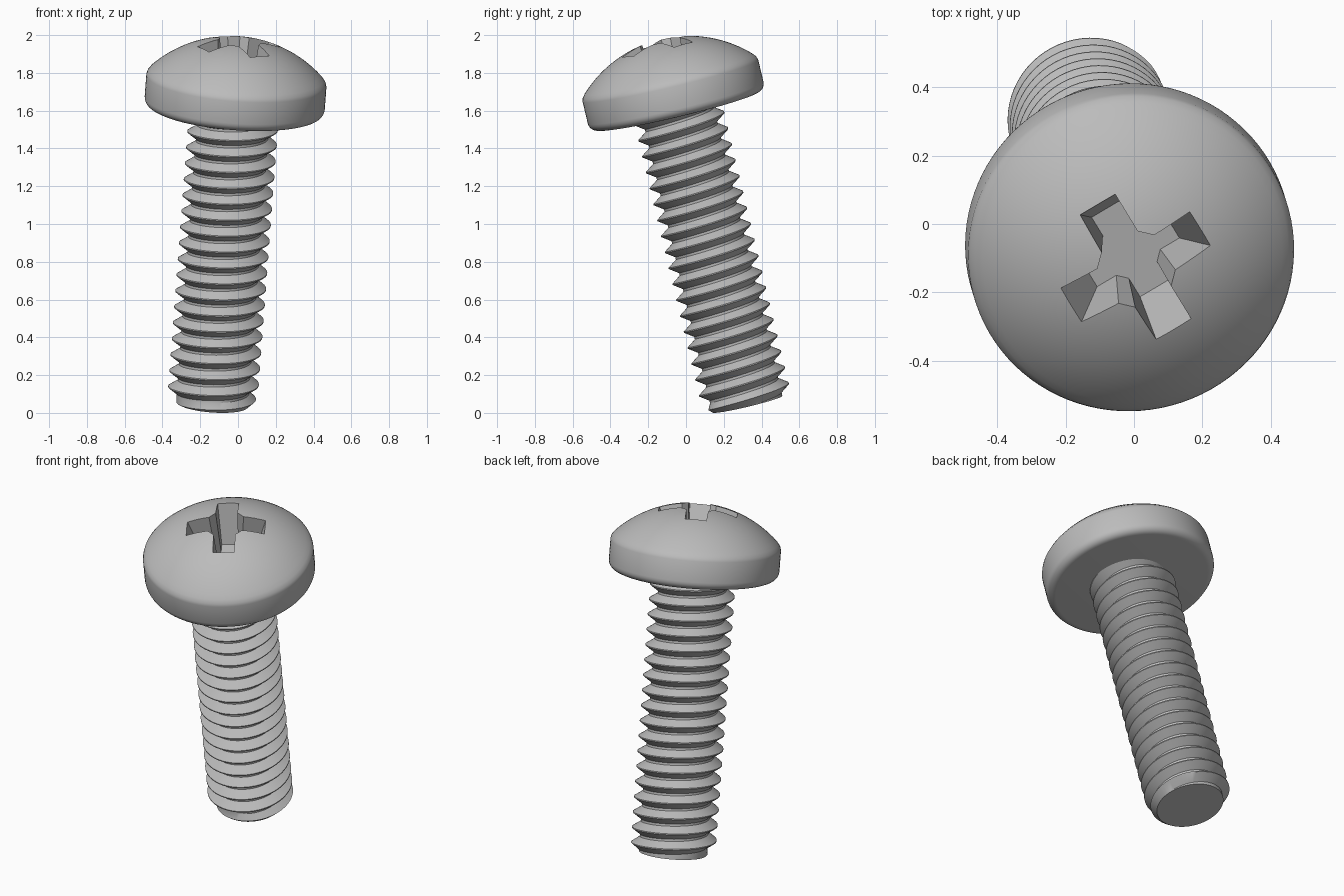
import bpy, bmesh, math
from mathutils import Matrix, Vector

cube = bpy.data.objects.get("Cube")
if cube:
    bpy.data.objects.remove(cube, do_unlink=True)

# Leaning axis shared by all parts
AXIS = Vector((0.075, -0.238, 1)).normalized()
TILT = Vector((0, 0, 1)).rotation_difference(AXIS).to_matrix().to_4x4()
PLACE = Matrix.Translation((-0.137, 0.325, 0.046)) @ TILT
SHANK = 1.6          # distance from tip to underside of head
TAU = math.tau

steel = bpy.data.materials.new("grey_steel")
steel.use_nodes = True
GREY = (0.5, 0.5, 0.5, 1)
steel.diffuse_color = GREY
steel.node_tree.nodes["Principled BSDF"].inputs["Base Color"].default_value = GREY


def make_object(name, bm):
    bmesh.ops.remove_doubles(bm, verts=bm.verts, dist=1e-5)
    bmesh.ops.recalc_face_normals(bm, faces=bm.faces)
    mesh = bpy.data.meshes.new(name)
    bm.to_mesh(mesh)
    bm.free()
    obj = bpy.data.objects.new(name, mesh)
    bpy.context.collection.objects.link(obj)
    obj.matrix_world = PLACE
    mesh.materials.append(steel)
    return obj


def smooth(obj, angle):
    bpy.ops.object.select_all(action='DESELECT')
    obj.select_set(True)
    bpy.context.view_layer.objects.active = obj
    bpy.ops.object.shade_smooth_by_angle(angle=math.radians(angle))


def polar(r, angle, z):
    return (r * math.cos(angle), r * math.sin(angle), z)


def bridge(bm, lower, upper):
    n = len(lower)
    for i in range(n):
        j = (i + 1) % n
        bm.faces.new((lower[i], lower[j], upper[j], upper[i]))


# Domed head: flat underside, filleted rim, spherical crown
def head_profile():
    pts = []
    for i in range(7):
        a = math.radians(-90 + 15 * i)
        pts.append((0.433 + 0.045 * math.cos(a), SHANK + 0.045 + 0.045 * math.sin(a)))
    pts += [(0.478, 1.765), (0.473, 1.782), (0.459, 1.8)]
    for i in range(14):
        a = math.radians(42.5 * (1 - i / 14))
        pts.append((0.65 * math.sin(a), 1.34 + 0.65 * math.cos(a)))
    return pts


def build_head(segments=96):
    bm = bmesh.new()
    rings = [[bm.verts.new(polar(r, TAU * i / segments, z)) for i in range(segments)]
             for r, z in head_profile()]
    for lower, upper in zip(rings, rings[1:]):
        bridge(bm, lower, upper)
    bm.faces.new(rings[0][::-1])
    bm.faces.new(rings[-1])
    return make_object("head", bm)


# Tapered cross-shaped cutter for the driver recess
def cross_ring(bm, reach, half, core, z):
    ring = []
    for k in range(4):
        turn = Matrix.Rotation(math.radians(31 + 90 * k), 4, 'Z')
        for x, y in ((core, -half), (reach, -half), (reach, half), (core, half)):
            ring.append(bm.verts.new(turn @ Vector((x, y, z))))
    return ring


def build_cutter():
    bm = bmesh.new()
    floor = cross_ring(bm, 0.14, 0.048, 0.075, 1.72)
    top = cross_ring(bm, 0.244, 0.063, 0.1, 2.02)
    bridge(bm, floor, top)
    bm.faces.new(floor[::-1])
    bm.faces.new(top)
    cutter = make_object("recess_cutter", bm)
    cutter.hide_render = True
    return cutter


# Threaded shank: V-groove profile swept along a helix, chamfered at the tip
def build_shank(segments=64, pitch=0.087, crest=0.239, root=0.191):
    groove = ((0, crest), (0.07, crest), (0.46, root), (0.61, root))
    shift = 0.055 - pitch / 4
    end = SHANK + 0.02
    turns = range(-2, int(end / pitch) + 3)
    rows = [(k + s, r) for k in turns for s, r in groove]
    bm = bmesh.new()
    grid = []
    for step, r in rows:
        row = []
        for i in range(segments + 1):
            z = pitch * (step + i / segments) + shift
            z = min(max(z, 0), end)
            row.append(bm.verts.new(polar(min(r, 0.19 + z), TAU * i / segments, z)))
        grid.append(row)
    for a, b in zip(grid, grid[1:]):
        for i in range(segments):
            quad = (a[i], a[i + 1], b[i + 1], b[i])
            if max(v.co.z for v in quad) - min(v.co.z for v in quad) > 1e-6:
                bm.faces.new(quad)
    bmesh.ops.delete(bm, geom=[v for v in bm.verts if not v.link_faces], context='VERTS')
    bmesh.ops.dissolve_degenerate(bm, dist=1e-5, edges=bm.edges)
    # Flat tip
    bm.faces.new([bm.verts.new(polar(0.19, TAU * i / segments, 0))
                  for i in range(segments)][::-1])
    return make_object("threaded_shank", bm)


head = build_head()
cutter = build_cutter()
cut = head.modifiers.new("recess", 'BOOLEAN')
cut.operation = 'DIFFERENCE'
cut.solver = 'EXACT'
cut.object = cutter
bpy.context.view_layer.update()
graph = bpy.context.evaluated_depsgraph_get()
recessed = bpy.data.meshes.new_from_object(head.evaluated_get(graph))
head.modifiers.clear()
head.data = recessed
bpy.data.objects.remove(cutter, do_unlink=True)

smooth(head, 30)
smooth(build_shank(), 30)
